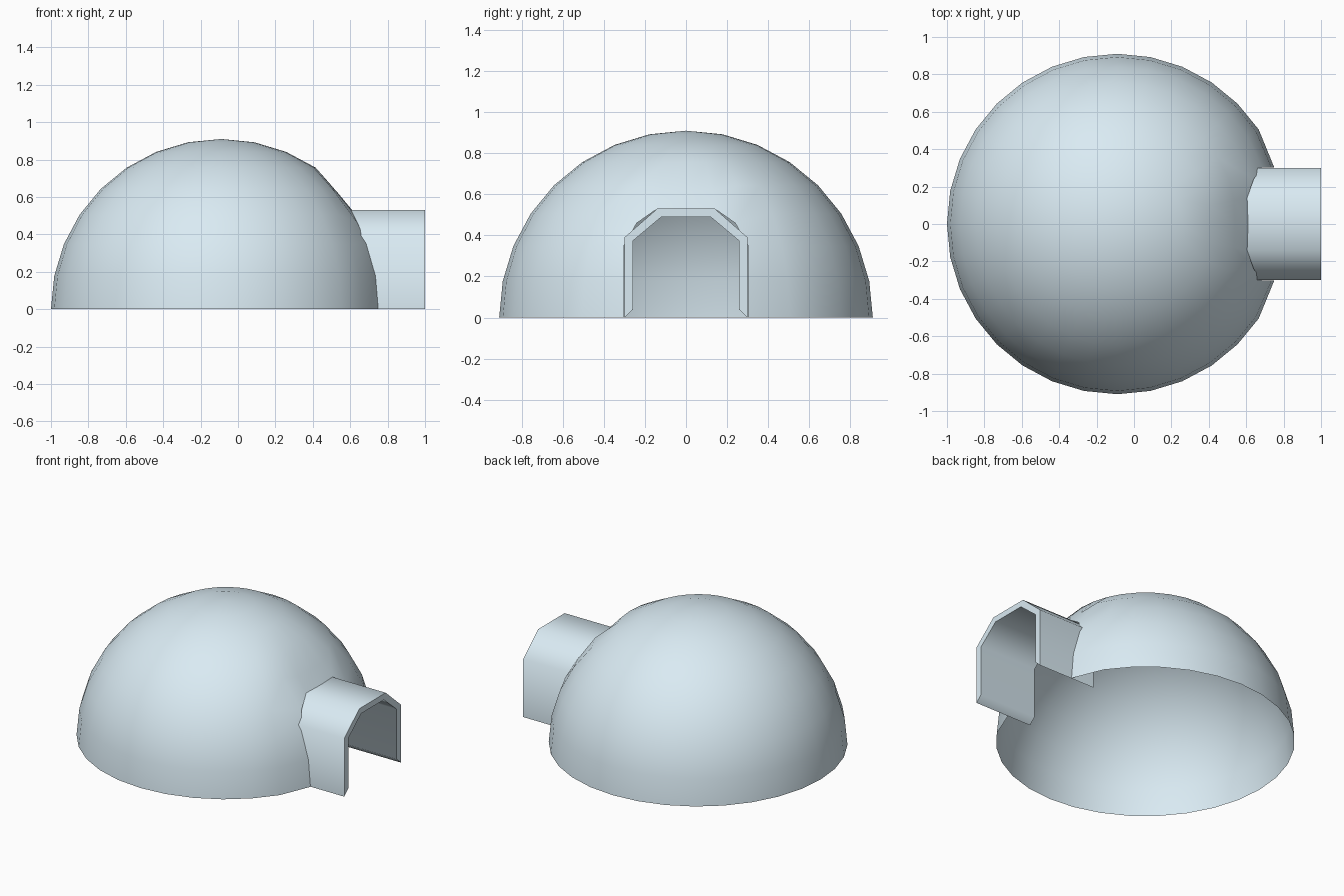
import bpy, bmesh, math
from mathutils import Vector

if "Cube" in bpy.data.objects:
    bpy.data.objects.remove(bpy.data.objects["Cube"])

ice = bpy.data.materials.new("ice")
ice.diffuse_color = (0.70, 0.83, 0.90, 1)
ice.use_nodes = True
ice.node_tree.nodes["Principled BSDF"].inputs["Base Color"].default_value = ice.diffuse_color


def finish(bm, name, angle):
    bmesh.ops.recalc_face_normals(bm, faces=bm.faces)
    me = bpy.data.meshes.new(name)
    bm.to_mesh(me)
    bm.free()
    ob = bpy.data.objects.new(name, me)
    bpy.context.collection.objects.link(ob)
    me.materials.append(ice)
    bpy.ops.object.select_all(action='DESELECT')
    ob.select_set(True)
    bpy.context.view_layer.objects.active = ob
    bpy.ops.object.shade_smooth_by_angle(angle=math.radians(angle))
    return ob


# Dome: upper half of a sphere, with a doorway fitted to the tunnel
CX, R, SEG, RINGS = -0.09, 0.91, 32, 8
STEP = 2 * math.pi / SEG
# (ring, sector) -> fitted position, mirrored in y
fit = {(0, 2): (0.75, 0.302, 0), (1, 2): (0.735, 0.302, 0.178),
       (2, 2): (0.685, 0.302, 0.35), (3, 2): (0.64, 0.24, 0.46),
       (3, 1): (0.605, 0.14, 0.53), (3, 0): (0.61, 0, 0.53),
       (4, 0): (0.54, 0, 0.615), (4, 1): (0.535, 0.125, 0.615)}


def dome_point(ring, sector):
    s = sector if sector <= SEG // 2 else sector - SEG
    if (ring, abs(s)) in fit:
        x, y, z = fit[ring, abs(s)]
        return Vector((x, y if s >= 0 else -y, z))
    r = R * math.cos(ring * STEP)
    return Vector((CX + r * math.cos(s * STEP), r * math.sin(s * STEP),
                   R * math.sin(ring * STEP)))


bm = bmesh.new()
grid = [[bm.verts.new(dome_point(i, j)) for j in range(SEG)] for i in range(RINGS)]
pole = bm.verts.new((CX, 0, R))
for j in range(SEG):
    k = (j + 1) % SEG
    for i in range(RINGS - 1):
        if i < 3 and (j < 2 or j >= SEG - 2):
            continue  # doorway
        bm.faces.new((grid[i][j], grid[i][k], grid[i + 1][k], grid[i + 1][j]))
    bm.faces.new((grid[-1][j], grid[-1][k], pole))
bmesh.ops.delete(bm, geom=[v for v in bm.verts if not v.link_faces], context='VERTS')
finish(bm, "dome", 60)


# Entrance tunnel: chamfered arch with wall thickness, tapering to an edge at its feet
def mirrored(half):
    return half + [(-y, z) for y, z in reversed(half)]


outer = mirrored([(0.30, 0), (0.30, 0.39), (0.14, 0.53)])
inner = mirrored([(0.257, 0.04), (0.257, 0.375), (0.12, 0.49)])
profile = outer + inner[::-1]
bm = bmesh.new()
front, back = [[bm.verts.new((x, y, z)) for y, z in profile] for x in (1.0, 0.575)]
n, m = len(profile), len(outer)
for i in range(n):
    k = (i + 1) % n
    bm.faces.new((front[i], front[k], back[k], back[i]))
for loop in (front, back):
    for i in range(m - 1):
        bm.faces.new((loop[i], loop[i + 1], loop[n - 2 - i], loop[n - 1 - i]))
finish(bm, "entrance_tunnel", 60)
